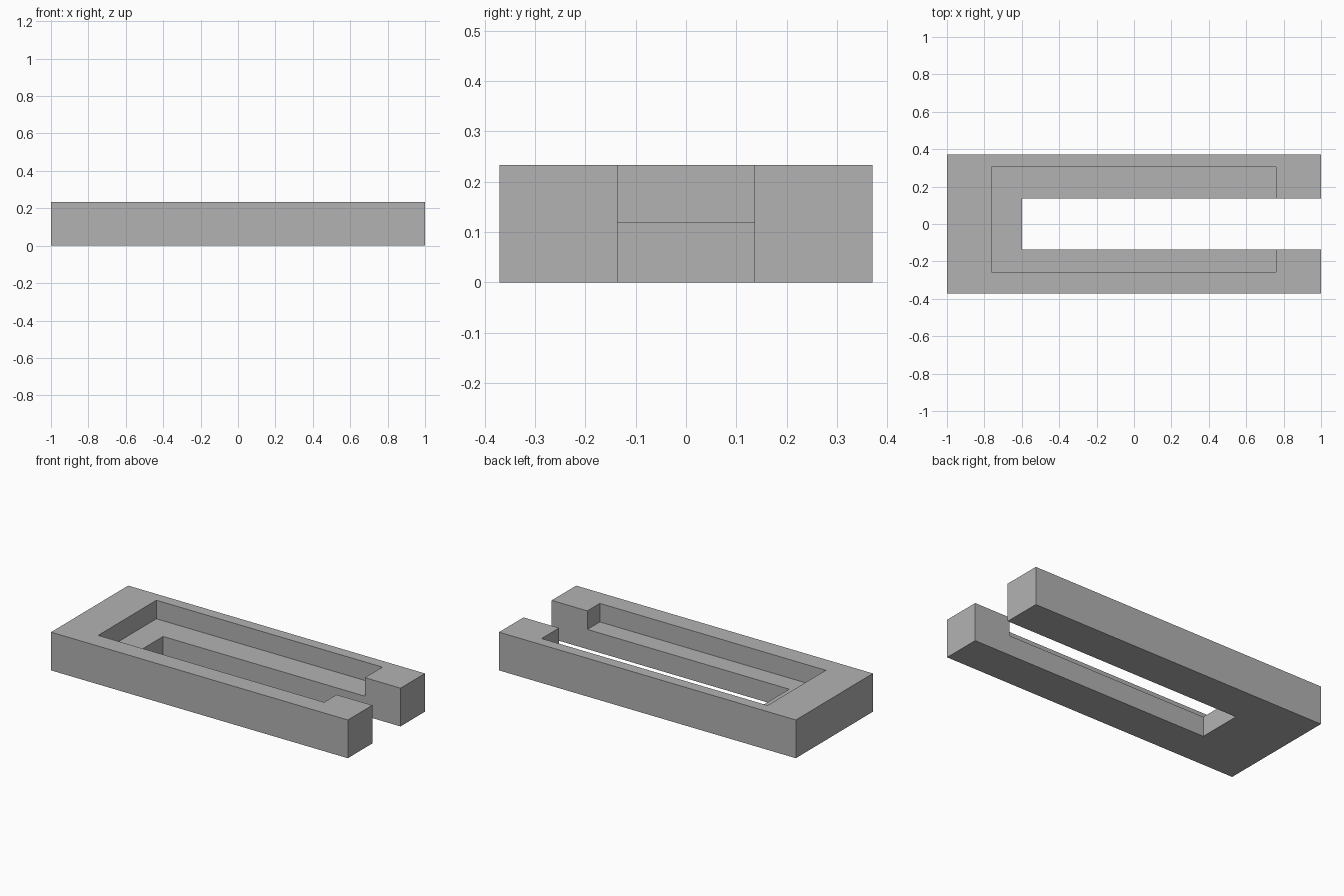
import bpy

cube = bpy.data.objects.get("Cube")
if cube:
    bpy.data.objects.remove(cube, do_unlink=True)

grey = bpy.data.materials.new("mid_grey")
grey.use_nodes = True
colour = (0.448, 0.448, 0.448, 1)
grey.diffuse_color = colour
grey.node_tree.nodes["Principled BSDF"].inputs["Base Color"].default_value = colour


def box(name, low, high):
    """Box spanning two opposite corners."""
    centre = [(a + b) / 2 for a, b in zip(low, high)]
    bpy.ops.mesh.primitive_cube_add(size=1, location=centre)
    obj = bpy.context.object
    obj.name = name
    obj.scale = [b - a for a, b in zip(low, high)]
    bpy.ops.object.transform_apply(location=True, rotation=False, scale=True)
    obj.data.materials.append(grey)
    return obj


def cut(target, cutter):
    """Subtract the cutter, then discard it."""
    cutter.hide_render = True
    mod = target.modifiers.new(cutter.name, "BOOLEAN")
    mod.operation = "DIFFERENCE"
    mod.solver = "EXACT"
    mod.object = cutter
    bpy.ops.object.select_all(action="DESELECT")
    bpy.context.view_layer.objects.active = target
    target.select_set(True)
    bpy.ops.object.modifier_apply(modifier=mod.name)
    bpy.data.objects.remove(cutter, do_unlink=True)


# Solid block
body = box("slotted_block", (-1, -0.371, 0), (1, 0.371, 0.233))

# Slot through the full height, open at the +x end
cut(body, box("through_slot", (-0.6, -0.136, -0.1), (1.1, 0.136, 0.4)))

# Shallow rectangular recess in the top, slightly off centre
cut(body, box("top_recess", (-0.763, -0.256, 0.12), (0.76, 0.304, 0.4)))
